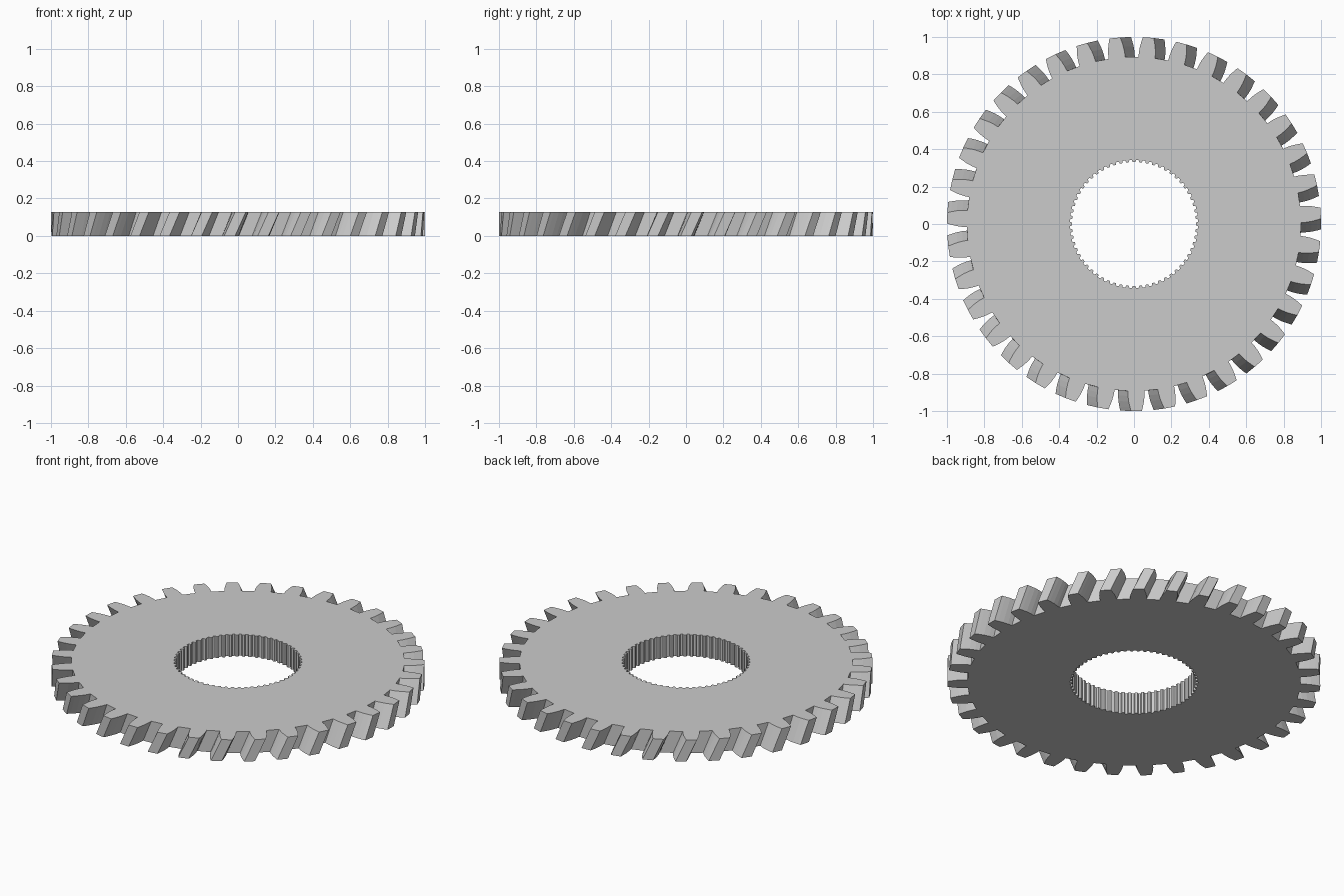
import bpy
import bmesh
from math import cos, sin, tau

old = bpy.data.objects.get("Cube")
if old:
    bpy.data.objects.remove(old, do_unlink=True)

THICKNESS = 0.128
TWIST = 0.058          # angle the outer teeth turn from bottom to top
TEETH = 35
SPLINES = 60

# Half of one tooth outline: (radius, half width as an angle)
TOOTH = [(0.893, 0.050), (0.92, 0.048), (0.95, 0.043), (0.98, 0.035), (1.0, 0.029)]
SPLINE = [(0.343, 0.034), (0.331, 0.018)]


def steel_material():
    mat = bpy.data.materials.new("plain grey")
    mat.use_nodes = True
    colour = (0.6, 0.6, 0.6, 1)
    mat.diffuse_color = colour
    mat.node_tree.nodes["Principled BSDF"].inputs["Base Color"].default_value = colour
    return mat


def toothed_ring(bm, count, half, z, turn):
    """Closed loop of mirrored teeth; returns its vertices and edges."""
    outline = [(r, -a) for r, a in half] + [(r, a) for r, a in reversed(half)]
    verts = []
    for i in range(count):
        for r, a in outline:
            angle = i * tau / count + a + turn
            verts.append(bm.verts.new((r * cos(angle), r * sin(angle), z)))
    edges = [bm.edges.new((v, verts[i - 1])) for i, v in enumerate(verts)]
    return verts, edges


def wall(bm, low, high):
    for i in range(len(low)):
        bm.faces.new((low[i - 1], low[i], high[i], high[i - 1]))


bm = bmesh.new()

# Slanted outer teeth and straight bore splines
outer_low, outer_low_edges = toothed_ring(bm, TEETH, TOOTH, 0, 0)
outer_high, outer_high_edges = toothed_ring(bm, TEETH, TOOTH, THICKNESS, TWIST)
bore_low, bore_low_edges = toothed_ring(bm, SPLINES, SPLINE, 0, 0)
bore_high, bore_high_edges = toothed_ring(bm, SPLINES, SPLINE, THICKNESS, 0)
wall(bm, outer_low, outer_high)
wall(bm, bore_low, bore_high)

# Flat ends with the bore left open
for edges in (outer_low_edges + bore_low_edges, outer_high_edges + bore_high_edges):
    bmesh.ops.triangle_fill(bm, edges=edges, use_beauty=True)

bmesh.ops.recalc_face_normals(bm, faces=bm.faces[:])
mesh = bpy.data.meshes.new("helical_gear")
bm.to_mesh(mesh)
bm.free()
mesh.materials.append(steel_material())
gear = bpy.data.objects.new("helical_gear", mesh)
bpy.context.collection.objects.link(gear)
